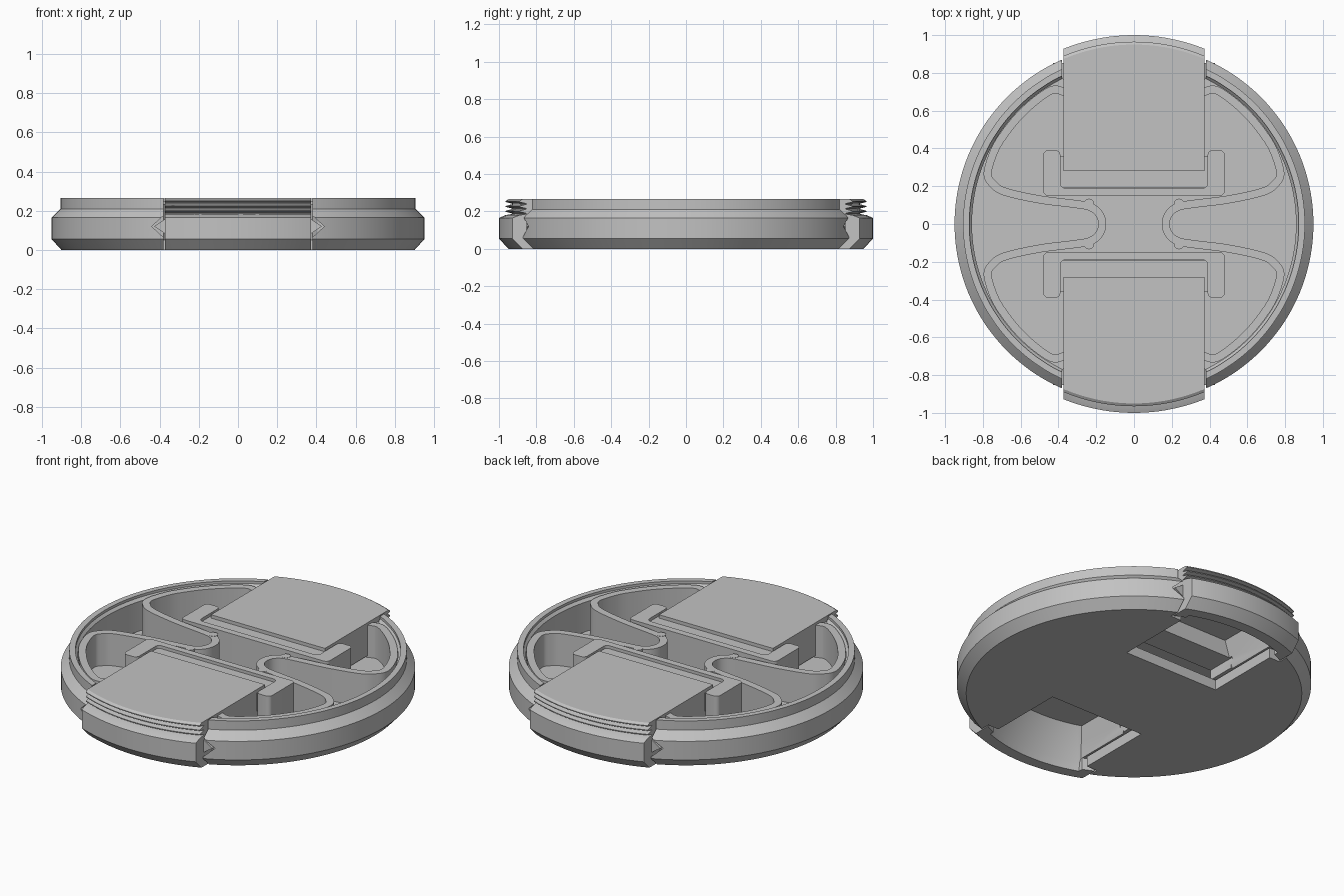
import bpy, bmesh, math
from mathutils import Vector

if "Cube" in bpy.data.objects:
    bpy.data.objects.remove(bpy.data.objects["Cube"])

GREY = (0.54, 0.54, 0.54, 1)
mat = bpy.data.materials.new("grey plastic")
mat.use_nodes = True
mat.diffuse_color = GREY
mat.node_tree.nodes["Principled BSDF"].inputs["Base Color"].default_value = GREY


def make(name, bm):
    bmesh.ops.recalc_face_normals(bm, faces=bm.faces)
    me = bpy.data.meshes.new(name)
    bm.to_mesh(me)
    bm.free()
    ob = bpy.data.objects.new(name, me)
    bpy.context.collection.objects.link(ob)
    me.materials.append(mat)
    return ob


def lathe(name, profile, steps=144):
    """Revolve (radius, z) points about the z axis."""
    bm = bmesh.new()
    vs = [bm.verts.new((r, 0, z)) for r, z in profile]
    es = [bm.edges.new(p) for p in zip(vs, vs[1:])]
    bmesh.ops.spin(bm, geom=vs + es, cent=(0, 0, 0), axis=(0, 0, 1),
                   angle=math.tau, steps=steps, use_merge=False)
    bmesh.ops.remove_doubles(bm, verts=bm.verts, dist=1e-4)
    return make(name, bm)


def prism(name, points, start, end, axis="z", radius=0):
    """Extrude an outline along z, or an (x, z) outline along y."""
    at = (lambda p, h: (p[0], p[1], h)) if axis == "z" else (lambda p, h: (p[0], h, p[1]))
    bm = bmesh.new()
    face = bm.faces.new([bm.verts.new(at(p, start)) for p in points])
    top = bmesh.ops.extrude_face_region(bm, geom=[face])["geom"]
    bmesh.ops.translate(bm, verts=[g for g in top if isinstance(g, bmesh.types.BMVert)],
                        vec=at((0, 0), end - start))
    if radius:
        sides = [e for e in bm.edges
                 if abs(e.verts[0].co.z - e.verts[1].co.z) > 0.01]
        bmesh.ops.bevel(bm, geom=sides, offset=radius, segments=5,
                        profile=0.5, affect="EDGES")
    return make(name, bm)


def rect(x, y0, y1):
    return [(-x, y0), (x, y0), (x, y1), (-x, y1)]


def apply(ob, kind, **settings):
    mod = ob.modifiers.new(kind, kind)
    for key, value in settings.items():
        setattr(mod, key, value)
    bpy.context.view_layer.objects.active = ob
    bpy.ops.object.modifier_apply(modifier=mod.name)


def boolean(ob, cutter, operation):
    cutter.hide_render = True
    apply(ob, "BOOLEAN", object=cutter, operation=operation, solver="EXACT")
    bpy.data.objects.remove(cutter)


def mirror(ob, x=False, y=True):
    apply(ob, "MIRROR", use_axis=(x, y, False), use_mirror_merge=False)


# Round body: floor, stepped inner wall and bevelled rim
FLOOR, TOP = 0.06, 0.25
body = lathe("body", [(0, 0), (0.90, 0), (0.95, 0.055), (0.95, 0.165), (0.905, 0.21),
                      (0.905, 0.265), (0.872, 0.265), (0.872, TOP), (0.858, TOP - 0.015),
                      (0.858, FLOOR), (0, FLOOR)])

# Finger slots in the floor, wider gaps through the rim, V grooves in the gap sides
groove = [(-0.38, 0.065), (0.38, 0.065), (0.44, 0.12), (0.38, 0.175),
          (-0.38, 0.175), (-0.44, 0.12)]
for side in (-1, 1):
    for width, inner in ((0.31, 0.31), (0.38, 0.762)):
        a, b = sorted((side * inner, side * 1.2))
        boolean(body, prism("slot_cutter", rect(width, a, b), -0.1, 0.4), "DIFFERENCE")
    boolean(body, prism("groove_cutter", groove, a, b, "y"), "DIFFERENCE")

# Solid corners that close the ends of the spring pockets
corners = prism("pocket_corners", [(0.37, 0.70), (0.42, 0.71), (0.46, 0.725),
                                   (0.42, 0.755), (0.38, 0.775), (0.37, 0.762)],
                FLOOR - 0.01, TOP - 0.016)
mirror(corners, x=True)

# Sliding clips: flat top, threaded edge, tapered finger recess below
thread = []
for i in range(3):
    z = 0.255 - i * 0.026
    thread += [(0.965, z), (0.965, z - 0.005), (0.93, z - 0.014), (0.93, z - 0.017)]
clips = lathe("clips", [(0, 0.265), (0.95, 0.265)] + thread +
              [(0.965, 0.18), (1.0, 0.165), (1.0, 0.055), (0.95, 0),
               (0.86, 0), (0.86, FLOOR + 0.01), (0, FLOOR + 0.01)])
boolean(clips, prism("clip_cutter", rect(0.373, 0.28, 1.2), -0.1, 0.4), "INTERSECT")
recess = prism("recess_cutter", [(-0.31, -0.1), (0.31, -0.1), (0.31, 0.07), (0.26, 0.225),
                                 (-0.26, 0.225), (-0.31, 0.07)], 0.45, 1.1, "y")
bowl = lathe("bowl_cutter", [(0, -0.05), (0.89, -0.05), (0.88, 0.05), (0.79, 0.225),
                             (0.78, 0.3), (0, 0.3)])
boolean(recess, bowl, "INTERSECT")
boolean(clips, recess, "DIFFERENCE")
boolean(clips, prism("step_cutter", rect(0.30, 0.2, 0.47), -0.1, 0.13), "DIFFERENCE")
apply(clips, "DECIMATE", decimate_type="DISSOLVE", angle_limit=math.radians(1))
mirror(clips)

# Lower lip with side tabs that holds each clip between its guides
lips = prism("clip_lips", rect(0.388, 0.192, 0.36), 0.14, 0.245)
mirror(lips)

# V ridges on the clip sides
ridges = prism("clip_ridges", [(0.36, 0.075), (0.428, 0.12), (0.36, 0.165)],
               0.765, 0.853, "y")
mirror(ridges, x=True)

# C-shaped guide blocks
guides = prism("clip_guides", [(-0.48, 0.15), (0.48, 0.15), (0.48, 0.39), (0.39, 0.39),
                               (0.39, 0.19), (-0.39, 0.19), (-0.39, 0.39), (-0.48, 0.39)],
               FLOOR - 0.01, 0.262, radius=0.025)
mirror(guides)

# Bent spring strips: hooked ends, along the rim, then in to a loop near the middle
half = [Vector((0.36, 0.695)), Vector((0.415, 0.712))]
half += [Vector((0.835 * math.cos(t), 0.835 * math.sin(t)))
         for t in (math.radians(56 - 7 * i) for i in range(5))]
half += [Vector(p) for p in ((0.775, 0.27), (0.745, 0.21), (0.68, 0.17), (0.50, 0.13),
                             (0.32, 0.107), (0.235, 0.092), (0.185, 0.055), (0.168, 0))]
path = half + [Vector((p.x, -p.y)) for p in half[-2::-1]]


def smooth(pts, sub=6):
    """Pass a Catmull-Rom curve through the points."""
    ext = [2 * pts[0] - pts[1]] + pts + [2 * pts[-1] - pts[-2]]
    out = []
    for a, b, c, d in zip(ext, ext[1:], ext[2:], ext[3:]):
        for k in range(sub):
            t = k / sub
            out.append(0.5 * (2 * b + (c - a) * t + (2 * a - 5 * b + 4 * c - d) * t ** 2
                              + (3 * b - a - 3 * c + d) * t ** 3))
    return out + [pts[-1]]


bm = bmesh.new()
cols = [[bm.verts.new((p.x, p.y, z)) for z in (FLOOR - 0.01, TOP)] for p in smooth(path)]
for a, b in zip(cols, cols[1:]):
    bm.faces.new((a[0], b[0], b[1], a[1]))
springs = make("springs", bm)
apply(springs, "SOLIDIFY", thickness=0.042, offset=0, use_even_offset=True)
mirror(springs, x=True, y=False)

# Small round posts beside the spring loops
bm = bmesh.new()
for sx in (-1, 1):
    for sy in (-1, 1):
        res = bmesh.ops.create_cone(bm, cap_ends=True, segments=24, radius1=0.026,
                                    radius2=0.026, depth=TOP - FLOOR + 0.01)
        bmesh.ops.translate(bm, verts=res["verts"],
                            vec=(sx * 0.238, sy * 0.108, (TOP + FLOOR) / 2 - 0.004))
posts = make("spring_posts", bm)

for ob in (body, clips, guides, springs, posts):
    bpy.ops.object.select_all(action="DESELECT")
    ob.select_set(True)
    bpy.context.view_layer.objects.active = ob
    bpy.ops.object.shade_smooth_by_angle(angle=math.radians(25))
